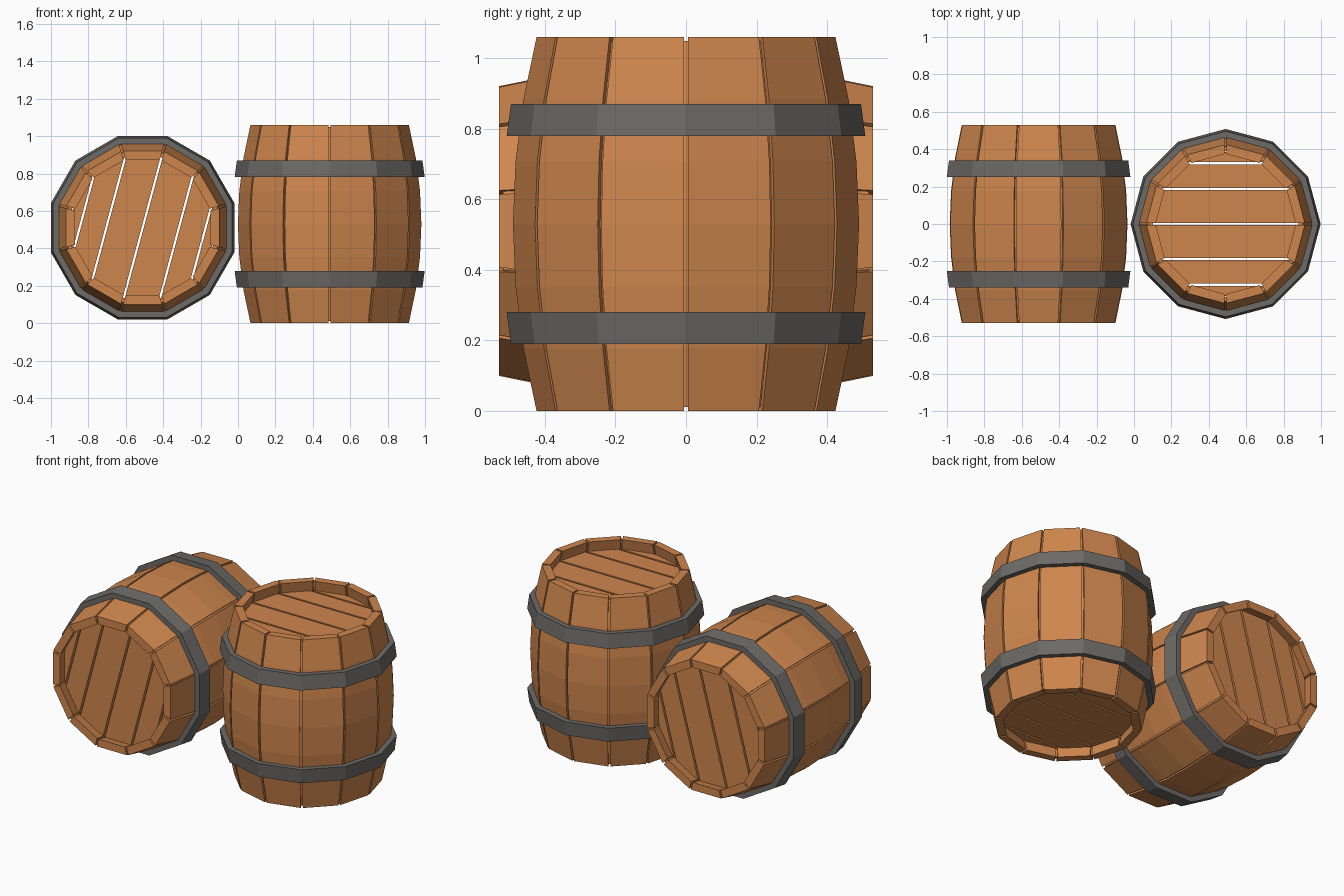
import bpy, bmesh
from math import sin, cos, pi, radians, sqrt
from mathutils import Matrix

if "Cube" in bpy.data.objects:
    bpy.data.objects.remove(bpy.data.objects["Cube"])

SIDES, H, GAP = 12, 1.06, 0.006          # GAP is half a joint width
HALF = H / 2
R_MID, R_END, THICK = 0.492, 0.425, 0.05


def material(name, rgb):
    m = bpy.data.materials.new(name)
    m.diffuse_color = (*rgb, 1)
    m.use_nodes = True
    m.node_tree.nodes["Principled BSDF"].inputs["Base Color"].default_value = m.diffuse_color
    return m


wood = material("wood", (0.62, 0.24, 0.075))
iron = material("iron", (0.15, 0.145, 0.135))


def radius(z):
    """Bulging barrel profile, z measured from the middle."""
    return R_MID - (R_MID - R_END) * (z / HALF) ** 2


def finish(bm, name, mat, frame):
    bmesh.ops.recalc_face_normals(bm, faces=bm.faces)
    me = bpy.data.meshes.new(name)
    bm.to_mesh(me)
    bm.free()
    me.materials.append(mat)
    ob = bpy.data.objects.new(name, me)
    ob.matrix_world = frame
    bpy.context.collection.objects.link(ob)


def loft(bm, rings, closed):
    """Skin between point rings; close the loop or cap both ends."""
    vs = [[bm.verts.new(p) for p in ring] for ring in rings]
    n = len(vs[0])
    for i in range(len(vs) if closed else len(vs) - 1):
        a, b = vs[i], vs[(i + 1) % len(vs)]
        for j in range(n):
            k = (j + 1) % n
            bm.faces.new((a[j], a[k], b[k], b[j]))
    if not closed:
        bm.faces.new(vs[0])
        bm.faces.new(vs[-1])


def shell(bm, profile):
    """Twelve-sided ring swept from a closed (r, z) profile."""
    loft(bm, [[(r * cos(a), r * sin(a), z) for r, z in profile]
              for a in (2 * pi * i / SIDES for i in range(SIDES))], True)


def staves(bm):
    levels = [HALF * (i / 3 - 1) for i in range(7)]
    for s in range(SIDES):
        rot = Matrix.Rotation(2 * pi * (s + 0.5) / SIDES, 3, 'Z')
        rings = []
        for z in levels:
            ring = []
            for r, side in ((radius(z), -1), (radius(z), 1),
                            (radius(z) - THICK, 1), (radius(z) - THICK, -1)):
                ring.append(rot @ Matrix.Translation(
                    (r * cos(pi / SIDES), side * (r * sin(pi / SIDES) - GAP), z)
                ).translation)
            rings.append(ring)
        loft(bm, rings, False)


def lining(bm):
    """Thin core that closes the joints between staves."""
    levels = [(HALF - 0.012) * (i / 3 - 1) for i in range(7)]
    outer = [(radius(z) - 0.014, z) for z in levels]
    inner = [(radius(z) - THICK + 0.012, z) for z in reversed(levels)]
    shell(bm, outer + inner)


def head(bm, z):
    """Round head cut into six planks with open gaps."""
    r = 0.39
    cuts = [-r, -0.325, -0.1875, 0, 0.1875, 0.325, r]
    for lo, hi in zip(cuts, cuts[1:]):
        part = bmesh.new()
        bmesh.ops.create_cone(part, cap_ends=True, segments=SIDES, radius1=r, radius2=r,
                              depth=0.03, matrix=Matrix.Translation((0, 0, z)))
        for y, n in ((lo + GAP, -1), (hi - GAP, 1)):
            cut = bmesh.ops.bisect_plane(part, geom=part.verts[:] + part.edges[:] + part.faces[:],
                                         plane_co=(0, y, 0), plane_no=(0, n, 0), clear_outer=True)
            edges = [e for e in cut["geom_cut"] if isinstance(e, bmesh.types.BMEdge)]
            if edges:
                bmesh.ops.edgeloop_fill(part, edges=edges)
        tmp = bpy.data.meshes.new("tmp")
        part.to_mesh(tmp)
        part.free()
        bm.from_mesh(tmp)
        bpy.data.meshes.remove(tmp)


def barrel(prefix, frame):
    bm = bmesh.new()
    staves(bm)
    finish(bm, prefix + "_staves", wood, frame)
    bm = bmesh.new()
    lining(bm)
    finish(bm, prefix + "_stave_core", wood, frame)
    for s, label in ((-1, "lower"), (1, "upper")):
        bm = bmesh.new()
        head(bm, s * (HALF - 0.08))
        finish(bm, f"{prefix}_{label}_head", wood, frame)
        bm = bmesh.new()
        shell(bm, [(0.458, s * 0.34), (0.496, s * 0.34), (0.508, s * 0.25), (0.47, s * 0.25)])
        finish(bm, f"{prefix}_{label}_hoop", iron, frame)


# Upright barrel and the one lying on its side
barrel("upright", Matrix.Translation((0.49, 0, HALF)))
barrel("lying", Matrix.Translation((-0.51, 0, 0.51))
       @ Matrix.Rotation(radians(90), 4, 'X') @ Matrix.Rotation(radians(75), 4, 'Z'))
